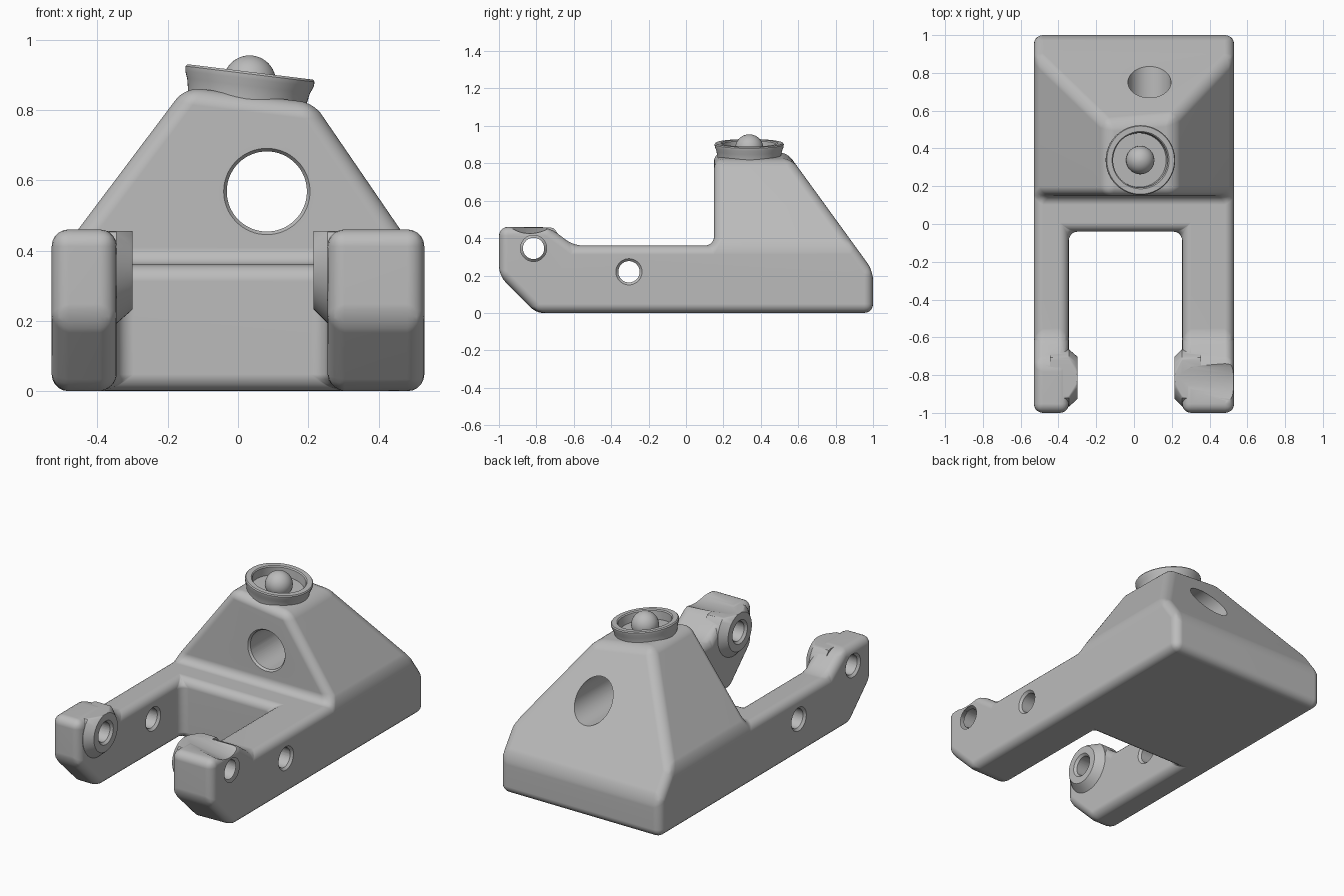
import bpy, bmesh, math
from mathutils import Matrix, Vector

cube = bpy.data.objects.get("Cube")
if cube:
    bpy.data.objects.remove(cube, do_unlink=True)

GREY = (0.5, 0.5, 0.5, 1)
mat = bpy.data.materials.new("plain_grey")
mat.use_nodes = True
mat.diffuse_color = GREY
bsdf = next(n for n in mat.node_tree.nodes if n.type == 'BSDF_PRINCIPLED')
bsdf.inputs["Base Color"].default_value = GREY


def make(name, bm):
    """Turn a bmesh into a grey object."""
    bmesh.ops.recalc_face_normals(bm, faces=bm.faces[:])
    me = bpy.data.meshes.new(name)
    bm.to_mesh(me)
    bm.free()
    me.materials.append(mat)
    ob = bpy.data.objects.new(name, me)
    bpy.context.collection.objects.link(ob)
    return ob


def activate(ob):
    bpy.ops.object.select_all(action='DESELECT')
    ob.select_set(True)
    bpy.context.view_layer.objects.active = ob


def apply(ob, kind, **settings):
    mod = ob.modifiers.new(kind, kind)
    for key, value in settings.items():
        setattr(mod, key, value)
    activate(ob)
    bpy.ops.object.modifier_apply(modifier=mod.name)


def combine(ob, tool, operation='DIFFERENCE'):
    apply(ob, 'BOOLEAN', object=tool, operation=operation, solver='EXACT')
    bpy.data.objects.remove(tool, do_unlink=True)


def rod(name, start, end, r1, r2, segments=48):
    """Cylinder or cone between two points."""
    a, b = Vector(start), Vector(end)
    turn = (b - a).to_track_quat('Z', 'Y').to_matrix().to_4x4()
    bm = bmesh.new()
    bmesh.ops.create_cone(bm, cap_ends=True, segments=segments, radius1=r1, radius2=r2,
                          depth=(b - a).length, matrix=Matrix.Translation((a + b) / 2) @ turn)
    return make(name, bm)


def finish(ob, angle=35):
    activate(ob)
    bpy.ops.object.shade_smooth_by_angle(angle=math.radians(angle))
    ob.modifiers.new("even_shading", 'WEIGHTED_NORMAL').keep_sharp = True


# Body: side profile (y, z) with its left and right half widths
SLOPE = 0.7255
W, LOW, MID, HIGH_L, HIGH_R = 0.53, 0.225, 0.36, 0.865, 0.82


def back(z):
    return 1 - (z - LOW) * SLOPE


outline = [(-1, 0.2), (-0.8, 0), (1, 0), (1, LOW), (back(MID), MID), None, None,
           (0.15, MID), (-0.6, MID), (-0.735, 0.46), (-1, 0.46)]
bm = bmesh.new()
sides = []
for x, top_x, top_z in ((-W, -0.15, HIGH_L), (W, 0.215, HIGH_R)):
    points = [(x, *p) if p else None for p in outline]
    points[5] = (top_x, back(top_z), top_z)
    points[6] = (top_x, 0.15, top_z)
    ring = [bm.verts.new(p) for p in points]
    bm.faces.new(ring[:5] + ring[7:])
    bm.faces.new(ring[4:8])
    sides.append(ring)
for i in range(len(outline)):
    j = (i + 1) % len(outline)
    bm.faces.new((sides[0][i], sides[0][j], sides[1][j], sides[1][i]))
bmesh.ops.dissolve_limit(bm, angle_limit=0.001, verts=bm.verts[:], edges=bm.edges[:])
body = make("fork_body", bm)

# Slot between the two arms
IN_R, IN_L = -0.345, 0.255
bm = bmesh.new()
bmesh.ops.create_cube(bm, size=1)
bmesh.ops.scale(bm, vec=(IN_L - IN_R, 2, 2), verts=bm.verts[:])
bmesh.ops.translate(bm, vec=((IN_L + IN_R) / 2, -1.04, 0), verts=bm.verts[:])
combine(body, make("slot_cutter", bm))

# Rounded edges and fillets
apply(body, 'BEVEL', width=0.048, segments=5, limit_method='ANGLE', angle_limit=math.radians(22))

# Chamfered bosses on the inner faces of the arm heads
PIVOT, PIN = (-0.815, 0.345), (-0.305, 0.22)
BOSS_R, BOSS_L = -0.30, 0.215
for face, inner, way in ((BOSS_R, IN_R, 1), (BOSS_L, IN_L, -1)):
    bm = bmesh.new()
    for x, r in ((face, 0.112), (face - way * 0.008, 0.12), (inner, 0.152), (inner - way * 0.1, 0.152)):
        for i in range(48):
            a = math.tau * i / 48
            z = min(PIVOT[1] + r * math.sin(a), 0.456)
            bm.verts.new((x, PIVOT[0] + r * math.cos(a), z))
    bmesh.ops.convex_hull(bm, input=bm.verts[:])
    bmesh.ops.dissolve_limit(bm, angle_limit=0.001, verts=bm.verts[:], edges=bm.edges[:])
    combine(body, make("boss", bm), 'UNION')

# Shallow scoop on top of the left arm head
R = 0.2
combine(body, rod("scoop_cutter", (0.2, -0.8, 0.462 + R), (0.6, -0.84, 0.418 + R), R, R, 64))

# Cross holes with small countersinks
for (y, z), faces in ((PIVOT, (-W, BOSS_R, BOSS_L, W)), (PIN, (-W, IN_R, IN_L, W))):
    combine(body, rod("hole_cutter", (-0.7, y, z), (0.7, y, z), 0.057, 0.057))
    for x, way in zip(faces, (-1, 1, -1, 1)):
        combine(body, rod("countersink_cutter", (x + way * 0.01, y, z), (x - way * 0.015, y, z), 0.08, 0.055))

# Large hole through the tower
HX, HZ = 0.082, 0.568
combine(body, rod("tower_hole_cutter", (HX, 0, HZ), (HX, 1.2, HZ), 0.114, 0.114, 64))
combine(body, rod("tower_countersink_cutter", (HX, 0.14, HZ), (HX, 0.165, HZ), 0.13, 0.112, 64))
finish(body)

# Tilted cup on top of the tower
profile = [(0, -0.13), (0.165, -0.13), (0.17, -0.07), (0.176, -0.04), (0.184, -0.02), (0.185, -0.006),
           (0.18, 0), (0.152, 0), (0.146, -0.006), (0.143, -0.055), (0, -0.055)]
bm = bmesh.new()
verts = [bm.verts.new((r, 0, z)) for r, z in profile]
edges = [bm.edges.new(pair) for pair in zip(verts, verts[1:])]
bmesh.ops.spin(bm, geom=verts + edges, cent=(0, 0, 0), axis=(0, 0, 1), angle=math.tau, steps=64)
bmesh.ops.remove_doubles(bm, verts=bm.verts[:], dist=0.0001)
tilt = Matrix.Translation((0.035, 0.338, 0.908)) @ Matrix.Rotation(math.radians(7), 4, 'Y')
bmesh.ops.transform(bm, matrix=tilt, verts=bm.verts[:])
finish(make("top_cup", bm))

# Ball in the cup
bm = bmesh.new()
bmesh.ops.create_uvsphere(bm, u_segments=40, v_segments=24, radius=0.075,
                          matrix=Matrix.Translation((0.033, 0.338, 0.88)))
finish(make("ball", bm))
